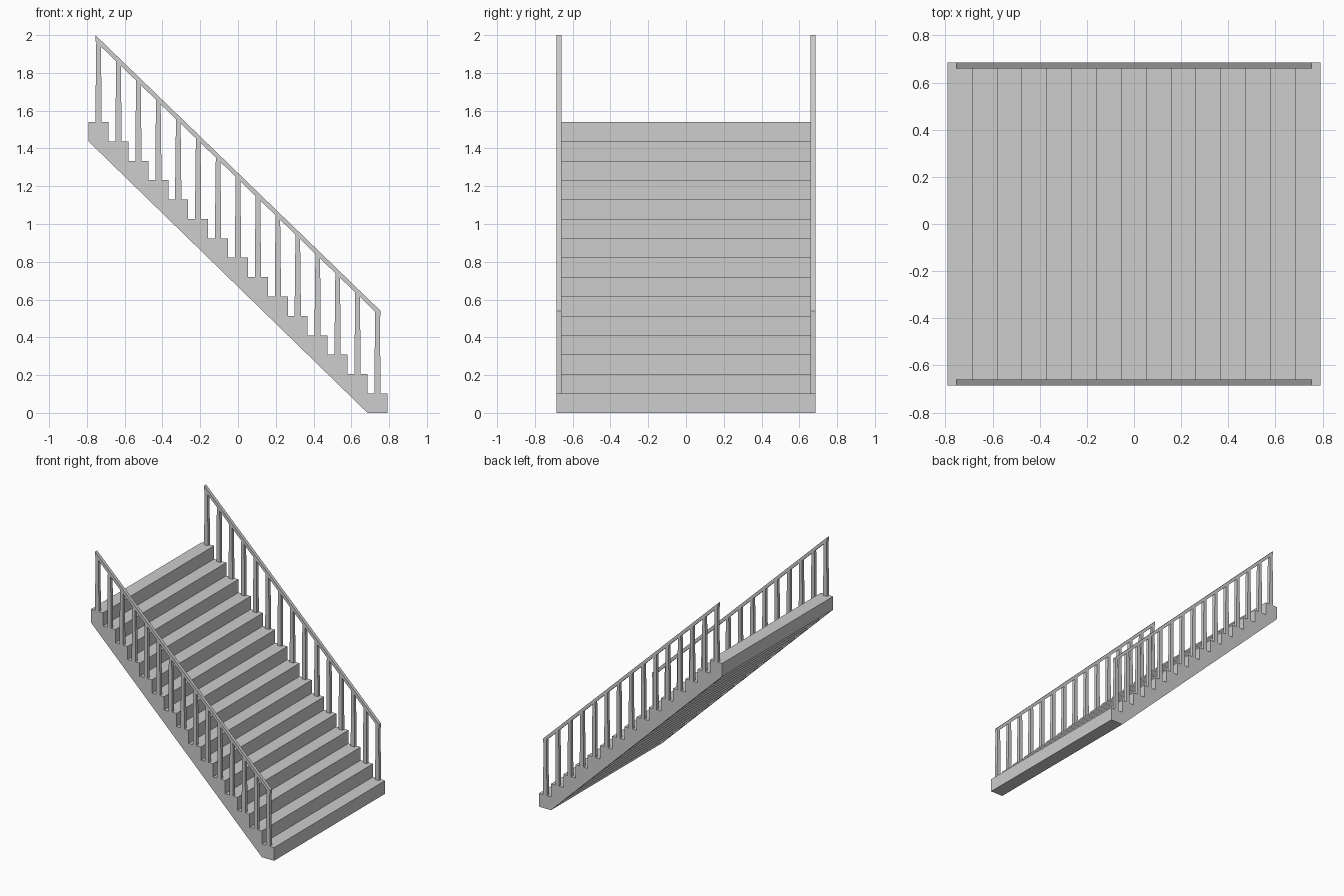
import bpy
import bmesh

STEPS = 15
RISE, RUN = 1.54 / 15, 1.582 / 15
FRONT_X = 0.791          # nose of the lowest step
HALF_Y = 0.685           # half of the stair width
RAIL_Y, RAIL_HALF = 0.6725, 0.0125
STRINGER = 0.025         # thickness of the side boards
RAIL_X, RAIL_TOP, RAIL_LOW, RAIL_DEEP = 0.755, 2.0, 0.54, 0.032

cube = bpy.data.objects.get("Cube")
if cube:
    bpy.data.objects.remove(cube)

grey = bpy.data.materials.new("plain_grey")
grey.use_nodes = True
grey.diffuse_color = (0.61, 0.61, 0.61, 1)
grey.node_tree.nodes["Principled BSDF"].inputs["Base Color"].default_value = grey.diffuse_color


def extrude_profile(name, points, y0, y1):
    """Extrude an x-z outline from y0 to y1."""
    bm = bmesh.new()
    face = bm.faces.new([bm.verts.new((x, y0, z)) for x, z in points])
    out = bmesh.ops.extrude_face_region(bm, geom=[face])["geom"]
    moved = [v for v in out if isinstance(v, bmesh.types.BMVert)]
    bmesh.ops.translate(bm, verts=moved, vec=(0, y1 - y0, 0))
    bmesh.ops.recalc_face_normals(bm, faces=bm.faces)
    mesh = bpy.data.meshes.new(name)
    bm.to_mesh(mesh)
    bm.free()
    mesh.materials.append(grey)
    obj = bpy.data.objects.new(name, mesh)
    bpy.context.collection.objects.link(obj)


def rail_z(x):
    t = (x + RAIL_X) / (2 * RAIL_X)
    return RAIL_TOP + t * (RAIL_LOW - RAIL_TOP)


def baluster(name, x, y, base):
    """Square post: straight foot, then a taper up into the rail."""
    top = rail_z(x) - RAIL_DEEP / 2
    wide, slim = 0.016, 0.012
    outline = [(x - wide, base), (x + wide, base), (x + wide, base + 0.1),
               (x + slim, top), (x - slim, top), (x - wide, base + 0.1)]
    extrude_profile(name, outline, y - RAIL_HALF, y + RAIL_HALF)


# Box steps between the side boards, leaving a stepped underside
inner = HALF_Y - STRINGER
for i in range(STEPS):
    x0, x1 = FRONT_X - (i + 1) * RUN, FRONT_X - i * RUN
    z0, z1 = i * RISE, (i + 1) * RISE
    extrude_profile(f"step_{i + 1}", [(x0, z0), (x1, z0), (x1, z1), (x0, z1)], -inner, inner)

# Side board outline: stepped top, straight sloping bottom
board = [(FRONT_X - RUN, 0), (FRONT_X, 0)]
for i in range(STEPS):
    z = (i + 1) * RISE
    board += [(FRONT_X - i * RUN, z), (FRONT_X - (i + 1) * RUN, z)]
board.append((-FRONT_X, (STEPS - 1) * RISE))

# Side boards, handrails and balusters on both edges
for side, sign in (("front", -1), ("back", 1)):
    extrude_profile(side + "_stringer", board, sign * inner, sign * HALF_Y)
    y = sign * RAIL_Y
    slope = [(-RAIL_X, RAIL_TOP), (RAIL_X, RAIL_LOW),
             (RAIL_X, RAIL_LOW - RAIL_DEEP), (-RAIL_X, RAIL_TOP - RAIL_DEEP)]
    extrude_profile(side + "_handrail", slope, y - RAIL_HALF, y + RAIL_HALF)
    for i in range(STEPS):
        baluster(f"{side}_baluster_{i + 1}", FRONT_X - (i + 0.5) * RUN, y, (i + 1) * RISE)
